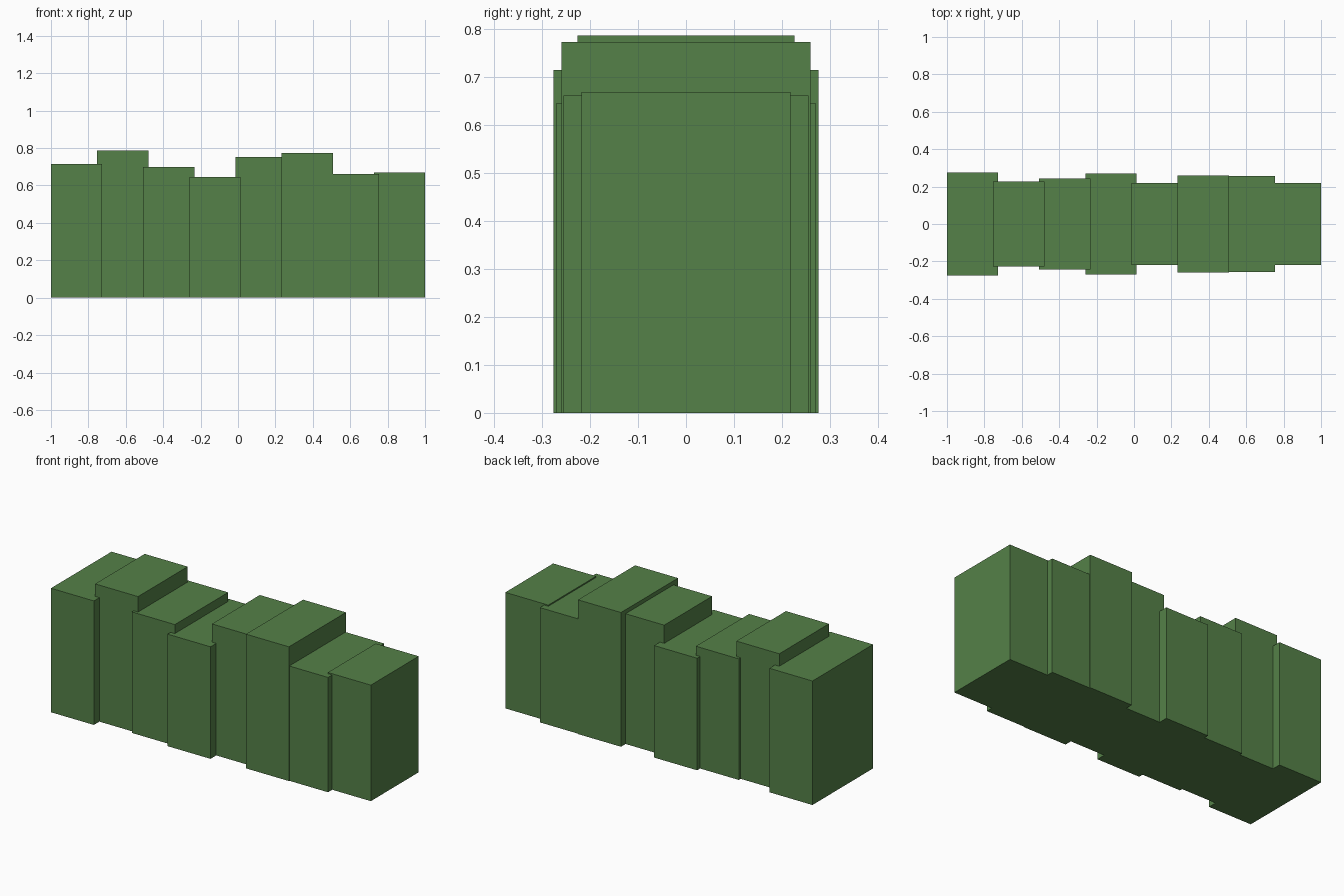
import bpy

if "Cube" in bpy.data.objects:
    bpy.data.objects.remove(bpy.data.objects["Cube"])

# Clipped hedge: a row of equal-width, slightly overlapping blocks
LENGTH, WIDTH = 2.0, 0.274
# (half depth, height) of each block, left to right
BLOCKS = [(0.276, 0.715), (0.226, 0.787), (0.243, 0.698), (0.270, 0.646),
          (0.218, 0.751), (0.260, 0.774), (0.256, 0.662), (0.218, 0.669)]

leaf = bpy.data.materials.new("leaf_green")
leaf.diffuse_color = (0.09, 0.22, 0.065, 1)
leaf.use_nodes = True
leaf.node_tree.nodes["Principled BSDF"].inputs["Base Color"].default_value = leaf.diffuse_color


def block(name, x, half_depth, height):
    bpy.ops.mesh.primitive_cube_add(size=1, location=(x, 0, height / 2))
    obj = bpy.context.object
    obj.name = name
    obj.scale = (WIDTH, 2 * half_depth, height)
    bpy.ops.object.transform_apply(location=False, rotation=False, scale=True)
    obj.data.materials.append(leaf)


pitch = (LENGTH - WIDTH) / (len(BLOCKS) - 1)
for i, (half_depth, height) in enumerate(BLOCKS):
    block(f"hedge_block_{i + 1}", (WIDTH - LENGTH) / 2 + i * pitch, half_depth, height)
